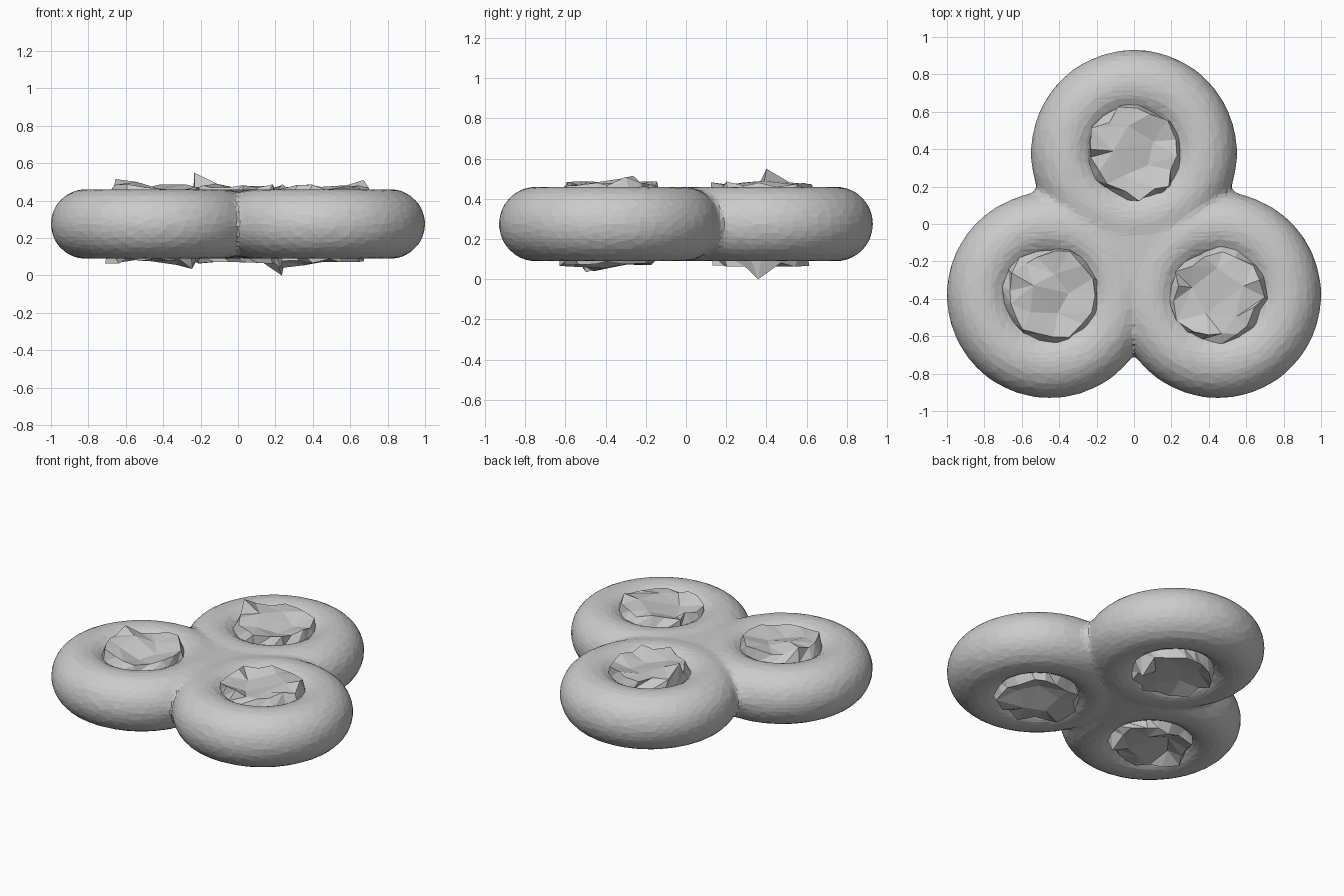
import bpy, bmesh, math, random
from mathutils import Vector

if "Cube" in bpy.data.objects:
    bpy.data.objects.remove(bpy.data.objects["Cube"])

random.seed(7)
CENTRES = [(0, 0.38), (-0.45, -0.38), (0.45, -0.38)]
MID_Z, MAJOR, MINOR = 0.275, 0.365, 0.187


def modifier(obj, name, kind, **props):
    mod = obj.modifiers.new(name, kind)
    for key, value in props.items():
        setattr(mod, key, value)


# Body: three rings and a central web, fused into one faceted skin
parts = []
for x, y in CENTRES:
    bpy.ops.mesh.primitive_torus_add(location=(x, y, MID_Z), major_radius=MAJOR,
                                     minor_radius=MINOR, major_segments=64,
                                     minor_segments=32)
    parts.append(bpy.context.object)
bpy.ops.mesh.primitive_cylinder_add(vertices=48, radius=0.22, depth=0.35,
                                    location=(0, -0.127, MID_Z))
parts.append(bpy.context.object)
for part in parts:
    part.select_set(True)
bpy.context.view_layer.objects.active = parts[0]
bpy.ops.object.join()
body = bpy.context.object
body.name = "triple_ring_body"
bpy.ops.object.transform_apply(location=True, rotation=True, scale=True)
modifier(body, "Fuse", 'REMESH', mode='VOXEL', voxel_size=0.025)
modifier(body, "Soften", 'SMOOTH', factor=0.5, iterations=5)
modifier(body, "Facets", 'DECIMATE', ratio=0.22)


# Rough stone plugging each ring: jagged rims and a few large cap facets
def stone(name, cx, cy, peak_angle, peak_height):
    bm = bmesh.new()
    count = 17

    def ring(sign, radius, r_jitter, height, z_jitter, spike):
        verts = []
        nearest = round(spike / math.tau * count) % count
        for i in range(count):
            a = math.tau * (i + random.uniform(-0.25, 0.25)) / count
            r = radius + random.uniform(-r_jitter, r_jitter)
            h = height + random.uniform(-z_jitter, z_jitter)
            if height > 0.18 and i == nearest:
                a, r, h = spike, 0.235, peak_height
            verts.append(bm.verts.new((cx + r * math.cos(a), cy + r * math.sin(a),
                                       MID_Z + sign * h)))
        return verts

    def bridge(lower, upper):
        for i in range(count):
            j = (i + 1) % count
            bm.faces.new((lower[i], lower[j], upper[j]))
            bm.faces.new((lower[i], upper[j], upper[i]))

    waists = []
    for sign, spike in ((1, peak_angle), (-1, peak_angle + math.pi)):
        waist = ring(sign, 0.26, 0.015, 0.13, 0.02, spike)
        rim = ring(sign, 0.235, 0.03, 0.198, 0.015, spike)
        bridge(waist, rim)
        # Cap fans out from a shifted point into coarse facets
        inner = []
        for k in range(5):
            a = spike + math.tau * k / 5
            r = random.uniform(0.1, 0.15)
            h = 0.185 + 0.03 * math.cos(a - spike) + random.uniform(-0.01, 0.01)
            inner.append(bm.verts.new((cx + r * math.cos(a), cy + r * math.sin(a),
                                       MID_Z + sign * h)))
        owner = []
        for v in rim:
            owner.append(min(inner, key=lambda p: (p.co - v.co).length))
        for i in range(count):
            j = (i + 1) % count
            bm.faces.new((rim[i], rim[j], owner[i]))
            if owner[i] is not owner[j]:
                bm.faces.new((rim[j], owner[j], owner[i]))
        bm.faces.new(inner)
        waists.append(waist)
    bridge(waists[0], waists[1])
    bmesh.ops.triangulate(bm, faces=[f for f in bm.faces if len(f.verts) > 3])
    bmesh.ops.recalc_face_normals(bm, faces=bm.faces)
    mesh = bpy.data.meshes.new(name)
    bm.to_mesh(mesh)
    bm.free()
    obj = bpy.data.objects.new(name, mesh)
    bpy.context.collection.objects.link(obj)


stone("back_stone", *CENTRES[0], math.radians(175), 0.275)
stone("left_stone", *CENTRES[1], math.radians(150), 0.24)
stone("right_stone", *CENTRES[2], math.radians(20), 0.235)
